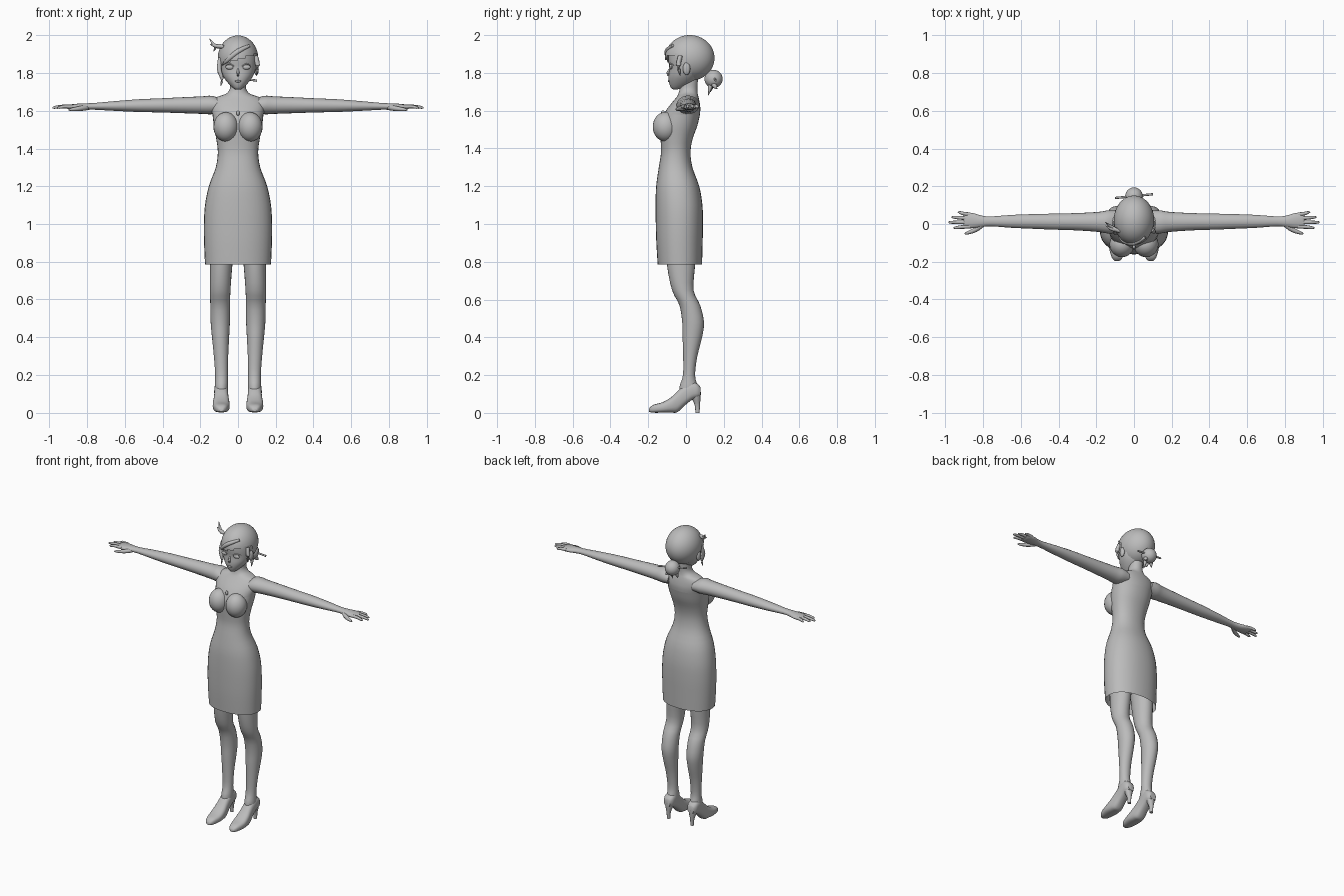
import bpy, bmesh, math
from mathutils import Vector, Matrix

grey = bpy.data.materials.new("plain_grey")
grey.diffuse_color = (0.5, 0.5, 0.5, 1)


def finish(bm, name, mirror=False, angle=50):
    bmesh.ops.recalc_face_normals(bm, faces=bm.faces)
    me = bpy.data.meshes.new(name)
    bm.to_mesh(me)
    bm.free()
    me.materials.append(grey)
    ob = bpy.data.objects.new(name, me)
    bpy.context.collection.objects.link(ob)
    if mirror:
        ob.modifiers.new("mirror", 'MIRROR').use_mirror_merge = False
    bpy.ops.object.select_all(action='DESELECT')
    ob.select_set(True)
    bpy.context.view_layer.objects.active = ob
    bpy.ops.object.shade_smooth_by_angle(angle=math.radians(angle))
    return ob


def skin(bm, rings, caps):
    n = len(rings[0])
    vs = [[bm.verts.new(p) for p in r] for r in rings]
    for a, b in zip(vs, vs[1:]):
        for i in range(n):
            bm.faces.new((a[i], a[(i + 1) % n], b[(i + 1) % n], b[i]))
    if caps:
        bm.faces.new(vs[0])
        bm.faces.new(vs[-1])


def smooth_rows(rows, k):
    """Catmull-Rom interpolation between rows of numbers."""
    out = []
    for i in range(len(rows) - 1):
        p0, p1, p2 = rows[max(i - 1, 0)], rows[i], rows[i + 1]
        p3 = rows[min(i + 2, len(rows) - 1)]
        for s in range(k):
            t = s / k
            out.append([0.5 * (2 * b + (c - a) * t + (2 * a - 5 * b + 4 * c - d) * t * t
                               + (3 * b - a - 3 * c + d) * t ** 3)
                        for a, b, c, d in zip(p0, p1, p2, p3)])
    return out + [list(rows[-1])]


def loft(name, axis, rows, mirror=False, caps=True, n=24, e=2.0, k=3):
    """rows: (position on axis, u min, u max, v min, v max)."""
    rings = []
    for t, u0, u1, v0, v1 in smooth_rows(rows, k):
        ring = []
        for i in range(n):
            a = 2 * math.pi * i / n
            c, s = math.cos(a), math.sin(a)
            u = (u0 + u1) / 2 + (u1 - u0) / 2 * math.copysign(abs(c) ** (2 / e), c)
            v = (v0 + v1) / 2 + (v1 - v0) / 2 * math.copysign(abs(s) ** (2 / e), s)
            ring.append({'x': (t, u, v), 'y': (u, t, v), 'z': (u, v, t)}[axis])
        rings.append(ring)
    bm = bmesh.new()
    skin(bm, rings, caps)
    return finish(bm, name, mirror)


def tube(name, pts, mirror=False, n=8, k=3):
    """Tapered tube through points (x, y, z, radius)."""
    rows = smooth_rows(pts, k)
    rings = []
    for i, r in enumerate(rows):
        d = Vector(rows[min(i + 1, len(rows) - 1)][:3]) - Vector(rows[max(i - 1, 0)][:3])
        q = d.to_track_quat('Z', 'Y')
        rings.append([Vector(r[:3]) + q @ Vector((r[3] * math.cos(2 * math.pi * j / n),
                      r[3] * math.sin(2 * math.pi * j / n), 0)) for j in range(n)])
    bm = bmesh.new()
    skin(bm, rings, True)
    return finish(bm, name, mirror)


def ball(name, c, r, mirror=False, keep=None, u=24, v=16):
    bm = bmesh.new()
    bmesh.ops.create_uvsphere(bm, u_segments=u, v_segments=v, radius=1,
                              matrix=Matrix.Translation(c) @ Matrix.Diagonal((*r, 1)))
    if keep:
        bad = [f for f in bm.faces if not keep(f.calc_center_median())]
        bmesh.ops.delete(bm, geom=bad, context='FACES')
    return finish(bm, name, mirror)


# Dress, open at the hem
loft("dress", 'z', [(z, -w, w, a, b) for z, w, a, b in (
    (0.785, .175, -.15, .085), (0.9, .18, -.157, .088), (1.0, .181, -.16, .09),
    (1.1, .175, -.161, .087), (1.2, .155, -.158, .07), (1.3, .118, -.144, .034),
    (1.38, .107, -.132, .024), (1.45, .115, -.135, .035), (1.52, .128, -.138, .06),
    (1.58, .135, -.12, .074))], caps=False, n=32, e=2.2)
# Upper chest, shoulders and neck
loft("shoulders_and_neck", 'z', [(z, -w, w, a, b) for z, w, a, b in (
    (1.575, .134, -.122, .073), (1.61, .142, -.1, .076), (1.645, .14, -.072, .072),
    (1.672, .115, -.05, .066), (1.69, .065, -.04, .062), (1.715, .044, -.034, .06),
    (1.75, .041, -.032, .062), (1.79, .042, -.03, .066))], n=32, e=2.1)
ball("bust", (.064, -.108, 1.515), (.066, .068, .078), mirror=True)
ball("pendant", (0, -.122, 1.588), (.009, .01, .014), u=12, v=8)

# Arms
loft("arm", 'x', [
    (.09, -.05, .07, 1.59, 1.665), (.14, -.05, .072, 1.582, 1.68),
    (.19, -.042, .064, 1.584, 1.677), (.3, -.034, .058, 1.588, 1.672),
    (.42, -.03, .055, 1.592, 1.666), (.52, -.026, .053, 1.594, 1.662),
    (.65, -.02, .048, 1.6, 1.652), (.76, -.012, .04, 1.606, 1.642),
    (.81, -.016, .045, 1.605, 1.64), (.85, -.022, .057, 1.604, 1.638),
    (.89, -.022, .06, 1.606, 1.634), (.905, -.016, .054, 1.611, 1.629)],
    mirror=True, n=20)
# Fingers: base y, tip y, tip x
for nm, y0, y1, x1 in (("index", -.013, -.02, .958), ("middle", .009, .009, .985),
                       ("ring", .03, .036, .968), ("little", .05, .062, .935)):
    tube(nm + "_finger", [(.87, y0, 1.622, .011), ((.88 + x1) / 2, (y0 + y1) / 2, 1.623, .0095),
         (x1 - .01, y1, 1.618, .007), (x1, y1, 1.617, .002)], mirror=True)
tube("thumb", [(.80, .0, 1.618, .014), (.84, -.03, 1.612, .013),
               (.885, -.048, 1.607, .008), (.9, -.051, 1.606, .002)], mirror=True)

# Legs
loft("leg", 'z', [
    (.95, .015, .145, -.11, .06), (.78, .03, .148, -.1, .048),
    (.65, .04, .148, -.074, .04), (.57, .042, .147, -.035, .075),
    (.48, .043, .145, -.02, .095), (.4, .047, .138, -.018, .085),
    (.3, .052, .128, -.015, .06), (.2, .054, .121, -.016, .048),
    (.14, .052, .123, -.034, .062), (.09, .054, .122, -.035, .065)], mirror=True)
# High heeled shoes
loft("shoe", 'y', [(y, .089 - w, .089 + w, a, b) for y, w, a, b in (
    (-.196, .012, .006, .022), (-.175, .03, .001, .042), (-.12, .044, .001, .058),
    (-.075, .044, .001, .086), (-.045, .04, .004, .115), (-.01, .037, .036, .145),
    (.03, .037, .068, .165), (.06, .034, .08, .155), (.078, .022, .088, .135))],
    mirror=True, e=2.7)
loft("shoe_heel", 'z', [
    (0, .078, .1, .05, .072), (.04, .076, .102, .046, .074),
    (.08, .064, .114, .03, .077), (.11, .058, .12, .02, .079)], mirror=True, n=12)

# Face
loft("face", 'z', [(z, -w, w, a, b) for z, w, a, b in (
    (1.713, .012, -.068, -.045), (1.722, .027, -.08, -.01), (1.75, .055, -.09, .04),
    (1.785, .08, -.092, .07), (1.825, .094, -.088, .09), (1.87, .099, -.094, .11),
    (1.92, .094, -.09, .11), (1.96, .07, -.06, .09))], n=32, e=2.1)
tube("nose", [(0, -.083, 1.825, .004), (0, -.097, 1.797, .008), (0, -.088, 1.786, .005)])
ball("lips", (0, -.09, 1.757), (.017, .006, .006), u=12, v=8)
ball("eye", (.044, -.08, 1.832), (.023, .009, .013), mirror=True, u=16, v=8)
tube("eyelid", [(.02, -.086, 1.836, .002), (.044, -.085, 1.849, .004),
                (.07, -.066, 1.841, .002)], mirror=True)
ball("ear", (.098, .003, 1.822), (.012, .02, .034), mirror=True, u=12, v=8)

# Hair cap, cut away in front along a slanting fringe
ball("hair", (0, .02, 1.879), (.107, .131, .121), u=48, v=32,
     keep=lambda p: p.y > .015 + (1.84 - p.z) * .4 or p.z > 1.872 + .3 * p.x)
ball("hair_bun", (0, .146, 1.768), (.047, .048, .048))
tube("hair_stick", [(-.1, .138, 1.79, .006), (0, .148, 1.775, .006), (.1, .158, 1.76, .006)], k=1)
for i, (x, y, z) in enumerate(((.02, .118, 1.68), (-.03, .13, 1.7), (.04, .165, 1.715))):
    tube("bun_lock_%d" % i, [(x * .4, .135, 1.76, .015), (x * .8, (y + .14) / 2, 1.73, .013),
                             (x, y, z, .001)])
# Side locks and fringe
tube("long_side_lock", [(-.094, -.03, 1.88, .012), (-.1, -.045, 1.82, .012),
                        (-.085, -.05, 1.77, .009), (-.093, -.05, 1.73, .001)])
tube("short_side_lock", [(.094, -.03, 1.89, .012), (.104, -.04, 1.84, .012),
                         (.096, -.03, 1.785, .001)])
tube("fringe", [(.06, -.07, 1.945, .008), (.0, -.1, 1.915, .014),
                (-.055, -.09, 1.87, .012), (-.085, -.06, 1.84, .001)])
# Hair ornament of spiky plumes
for i, (x, y, z) in enumerate(((-.152, .01, 1.985), (-.15, -.01, 1.955), (-.13, -.005, 1.915))):
    tube("plume_%d" % i, [(-.075, -.04, 1.94, .008), ((x - .09) / 2, (y - .04) / 2, 1.945, .01),
                          (x, y, z, .001)])
